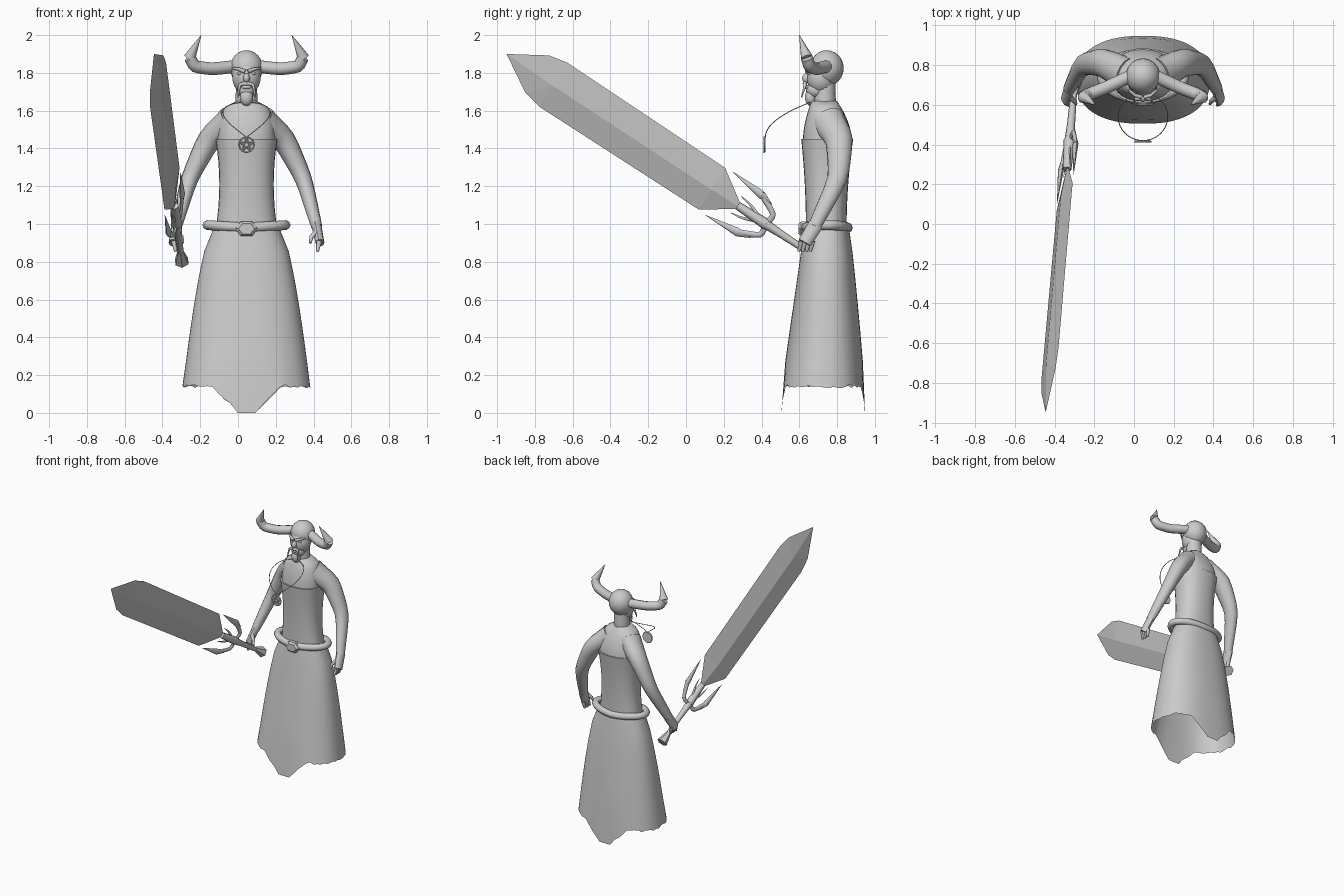
import bpy
import bmesh
import random
from math import sin, cos, pi, sqrt, copysign, radians
from mathutils import Vector

default_cube = bpy.data.objects.get("Cube")
if default_cube:
    bpy.data.objects.remove(default_cube)
random.seed(4)

MIDDLE = .045  # sideways centre of the body
SIDES = {"left": 1, "right": -1}
SHADE = (.6, .6, .6, 1)

grey = bpy.data.materials.new("plain grey")
grey.use_nodes = True
grey.diffuse_color = SHADE
grey.node_tree.nodes["Principled BSDF"].inputs["Base Color"].default_value = SHADE


def mix(start, end, t):
    return start + (end - start) * t


def body(x, y, z, side=1):
    """Point on the body, with x measured outward from the middle."""
    return Vector((MIDDLE + side * x, y, z))


def circle(count):
    return [(cos(2 * pi * i / count), sin(2 * pi * i / count)) for i in range(count)]


def finish(name, bm, angle=50):
    """Turn a bmesh into a shaded object."""
    bmesh.ops.recalc_face_normals(bm, faces=bm.faces[:])
    mesh = bpy.data.meshes.new(name)
    bm.to_mesh(mesh)
    bm.free()
    mesh.materials.append(grey)
    part = bpy.data.objects.new(name, mesh)
    bpy.context.collection.objects.link(part)
    if angle:
        bpy.ops.object.select_all(action='DESELECT')
        part.select_set(True)
        bpy.context.view_layer.objects.active = part
        bpy.ops.object.shade_smooth_by_angle(angle=radians(angle))


def skin(name, rings, closed=False, caps=True, angle=50):
    """Bridge rings of points into a surface."""
    bm = bmesh.new()
    rows = [[bm.verts.new(point) for point in ring] for ring in rings]
    following = rows[1:] + rows[:1] if closed else rows[1:]
    for low, high in zip(rows, following):
        for i in range(len(low)):
            bm.faces.new((low[i - 1], low[i], high[i], high[i - 1]))
    if caps and not closed:
        bm.faces.new(rows[0])
        bm.faces.new(rows[-1])
    finish(name, bm, angle)


def level_ring(z, half_width, front, back, count=28):
    """Level, slightly squared oval between a front and a back depth."""
    def square(value):
        return copysign(abs(value) ** .85, value)
    return [body(half_width * square(c), mix(front, back, (1 + square(s)) / 2), z)
            for c, s in circle(count)]


def curve(points, steps=4):
    """Smooth path running through all the points."""
    path = []
    last = len(points) - 1
    for i in range(last):
        a, b, c, d = (points[min(max(i + k, 0), last)] for k in range(-1, 3))
        for step in range(steps):
            t = step / steps
            ease_in, ease_out = mix(a, b, t + 1), mix(c, d, t - 1)
            near, far = mix(a, c, (t + 1) / 2), mix(b, d, t / 2)
            middle = mix(b, c, t)
            path.append(mix(mix(mix(ease_in, middle, (t + 1) / 2), middle, t),
                            mix(middle, mix(middle, ease_out, t / 2), t), t)
                        if near != far else middle)
    return path + [points[last]]


def tube(name, path, thick, thin=None, count=8, closed=False, flat=1, up=(0, 1, .3)):
    """Sweep a ring along a path, tapering from thick to thin."""
    thin = thick if thin is None else thin
    last = len(path) - 1
    rings = []
    for i, point in enumerate(path):
        ahead = path[(i + 1) % len(path)] if closed else path[min(i + 1, last)]
        behind = path[i - 1] if closed else path[max(i - 1, 0)]
        along = (ahead - behind).normalized()
        across = along.cross(Vector(up)).normalized()
        lift = across.cross(along)
        radius = mix(thick, thin, i / last)
        rings.append([point + (lift * c + across * s * flat) * radius
                      for c, s in circle(count)])
    skin(name, rings, closed)


def blob(name, centre, size):
    bm = bmesh.new()
    bmesh.ops.create_uvsphere(bm, u_segments=18, v_segments=12, radius=1)
    bmesh.ops.scale(bm, vec=size, verts=bm.verts)
    bmesh.ops.translate(bm, vec=centre, verts=bm.verts)
    finish(name, bm)


# Skirt: flared open cloth, ragged hem pointed at front and back
skirt = [level_ring(mix(1, .13, t), mix(.165, .338, t ** .6), mix(.63, .505, t),
                    mix(.86, .948, t ** .8), count=64)
         for t in (step / 6 for step in range(7))]
for point in skirt[-1]:
    slope = max(0, abs(point.x - MIDDLE) - .05)
    point.z = min(.13, slope) + random.uniform(0, .02) * (slope > 0)
skin("skirt", skirt, caps=False)

# Belt and buckle
tube("belt", [body(.207 * c, .745 + .112 * s, .98 + .014 * abs(c)) for c, s in circle(28)],
     .026, closed=True, up=(0, 0, 1))
skin("buckle", [[body(.06 * c * scale, depth, .975 + .045 * s * scale) for c, s in circle(6)]
                for depth, scale in ((.65, 1), (.61, 1), (.596, .7))], angle=30)

# Torso: close tunic with a pinched waist, bare chest and neck
heights = [step / 8 for step in range(9)]
skin("tunic", [level_ring(mix(.97, 1.45, t), .144 + .02 * (2 * t - 1) ** 2,
                          .635 - .025 * t ** 2, .85 + .035 * t ** 2) for t in heights])
skin("upper_chest", [level_ring(mix(1.42, 1.65, t), .055 + .1 * sqrt(1 - t ** 3),
                                mix(.618, .665, t ** 2), mix(.88, .8, t ** 2)) for t in heights])
tube("neck", [body(0, .735, z) for z in (1.6, 1.78)], .06, .054, count=16)

# Head: skull, face and beard
blob("skull", body(0, .745, 1.825), (.088, .09, .095))
blob("face", body(0, .715, 1.775), (.076, .076, .09))
blob("jaw", body(0, .69, 1.71), (.05, .055, .045))
blob("beard", body(0, .66, 1.67), (.035, .03, .045))
blob("nose", body(0, .64, 1.772), (.018, .026, .026))
blob("lips", body(0, .64, 1.725), (.026, .014, .012))

for label, side in SIDES.items():
    def out(x, y, z):
        return body(x, y, z, side)

    blob(label + "_eye", out(.036, .656, 1.797), (.014, .01, .008))
    tube(label + "_brow", [out(.008, .64, 1.807), out(.04, .648, 1.82), out(.07, .675, 1.825)],
         .012, .006)
    tube(label + "_moustache", curve([out(0, .63, 1.745), out(.035, .63, 1.735), out(.045, .612, 1.67)]),
         .013, .003)

    # Horns: level out from the head, then bent sharply up and inward
    tube(label + "_horn_root", curve([out(.05, .75, 1.835), out(.18, .69, 1.822),
                                      out(.27, .655, 1.835), out(.3, .64, 1.88)]),
         .034, .032, count=10)
    tube(label + "_horn_tip", [out(.3, .64, 1.88), out(.24, .6, 2)], .032, .001, count=10)

    # Arms and hands
    wrist = out(.372, .68, .985)
    palm = out(.385, .64, .92)
    tube(label + "_arm", curve([out(.08, .75, 1.55), out(.2, .81, 1.44), out(.3, .8, 1.24), wrist]),
         .092, .034, count=14, flat=.85)
    tube(label + "_palm", [mix(wrist, palm, t) for t in (-.2, .3, .7, 1, 1.3)], .04, .036,
         count=10, flat=.65)
    for number in range(4):
        knuckle = palm + Vector((0, .02 * number - .03, -.01))
        fingertip = knuckle + Vector((-.01 * side, -.012, -.055))
        tube(f"{label}_finger_{number + 1}", [knuckle, fingertip], .015, .008)
    tube(label + "_thumb", [out(.37, .64, .96), out(.343, .618, .93), out(.337, .605, .9)],
         .016, .007)

# Necklace: thin cord hanging forward, with a star medallion
cord = []
for c, s in circle(32):
    reach = (1 - c) / 2
    cord.append(body(.125 * s, mix(.42, .66, reach), mix(1.46, 1.645, sqrt(reach))))
tube("necklace_cord", cord, .0025, count=5, closed=True, up=(0, .3, 1))


def medal(c, s, depth=.414, radius=.04):
    return body(radius * c, depth, 1.42 + radius * s)


facing = (0, 1, 0)
skin("medallion", [[medal(c, s, depth) for c, s in circle(24)] for depth in (.414, .42)], angle=30)
tube("medallion_rim", [medal(c, s) for c, s in circle(24)], .004, closed=True, up=facing)
points = [medal(s, c) for c, s in circle(5)]
for i in range(5):
    tube(f"medallion_star_{i + 1}", [points[i], points[i - 2]], .003, count=4, up=facing)

# Sword: every part is placed along the blade axis and across its width
BLADE_BASE = Vector((-.335, .3, 1.08))
BLADE_TIP = Vector((-.445, -.95, 1.9))
HALF_WIDTH = Vector((.04, .07, .11))
blade_normal = (BLADE_TIP - BLADE_BASE).cross(HALF_WIDTH).normalized()


def sword(along, across=0):
    return mix(BLADE_BASE, BLADE_TIP, along) + HALF_WIDTH * across


# Blade: flat outline raised to a ridge on both faces
bm = bmesh.new()
base, tip = bm.verts.new(BLADE_BASE), bm.verts.new(BLADE_TIP)
ridges = [[bm.verts.new(sword(along) + blade_normal * offset) for along in (.13, .8)]
          for offset in (.02, -.02)]
for edge in (1, -1):
    heel, shoulder, corner = (bm.verts.new(sword(along, across * edge))
                              for along, across in ((.13, 1), (.8, 1.06), (.87, .9)))
    for near, far in ridges:
        for face in ((base, heel, near), (near, heel, shoulder, far),
                     (far, shoulder, corner), (far, corner, tip)):
            bm.faces.new(face)
finish("sword_blade", bm, angle=0)

# Hilt: socket, grip, pommel and a pair of pronged guards
tube("sword_socket", [sword(.02), sword(-.1)], .022, .03)
tube("sword_grip", [sword(-.1), sword(-.16), sword(-.33)], .026, .015)
tube("sword_pommel", [sword(-.28), sword(-.34)], .018, .04, count=6)
for label, edge in {"upper": 1, "lower": -1}.items():
    bulge = sword(-.03, .9 * edge)
    flatten = dict(flat=.6, up=HALF_WIDTH)
    tube(label + "_guard_arm", curve([sword(-.1), sword(-.1, edge / 2), bulge]), .016,
         flat=.6, up=BLADE_TIP - BLADE_BASE)
    tube(label + "_guard_point", [bulge, sword(.1, 1.04 * edge)], .024, .001, count=6, **flatten)
    tube(label + "_guard_heel", [bulge, sword(-.08, .8 * edge)], .024, .001, count=6, **flatten)
    tube(label + "_guard_barb", curve([sword(-.08), sword(-.02, .3 * edge), sword(.03, .4 * edge)]),
         .014, .001, **flatten)
